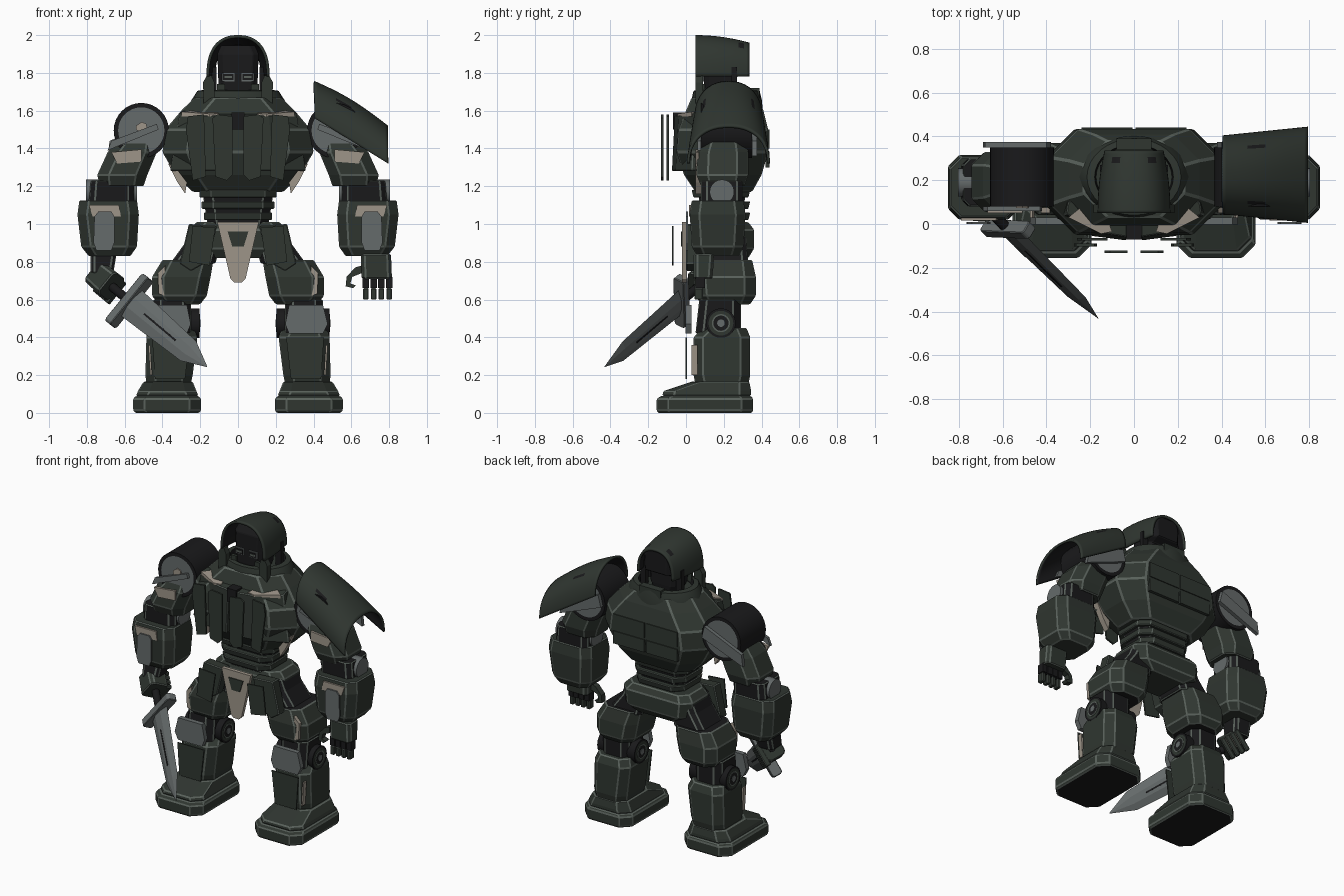
import bpy, bmesh, math
from mathutils import Matrix, Vector

if "Cube" in bpy.data.objects:
    bpy.data.objects.remove(bpy.data.objects["Cube"])


def mat(name, r, g, b):
    m = bpy.data.materials.new(name)
    m.diffuse_color = (r, g, b, 1)
    m.use_nodes = True
    m.node_tree.nodes["Principled BSDF"].inputs["Base Color"].default_value = m.diffuse_color
    return m


GREEN = mat("dark_green_armor", 0.029, 0.037, 0.030)
BLACK = mat("black_frame", 0.010, 0.010, 0.011)
GREY = mat("steel_grey", 0.13, 0.145, 0.145)
TAN = mat("tan_panel", 0.34, 0.30, 0.25)
TRIM = mat("worn_edge", 0.10, 0.12, 0.105)
ARMOR = [GREEN, TRIM, BLACK]


def finish(name, bm, mats, bevel=0, mirror=False, smooth=False, M=None, fix=True):
    if fix:
        bmesh.ops.recalc_face_normals(bm, faces=bm.faces)
    if M:
        bm.transform(M)
    me = bpy.data.meshes.new(name)
    bm.to_mesh(me)
    bm.free()
    for m in mats:
        me.materials.append(m)
    ob = bpy.data.objects.new(name, me)
    bpy.context.collection.objects.link(ob)
    if smooth:
        bpy.ops.object.select_all(action='DESELECT')
        ob.select_set(True)
        bpy.context.view_layer.objects.active = ob
        bpy.ops.object.shade_smooth_by_angle(angle=math.radians(35))
    if bevel:
        b = ob.modifiers.new("worn_edges", 'BEVEL')
        b.width, b.segments, b.limit_method = bevel, 1, 'ANGLE'
        b.angle_limit = math.radians(22)
        b.material = 1
    if mirror:
        ob.modifiers.new("mirror", 'MIRROR')
    return ob


def loft(name, rings, mats=ARMOR, bevel=0.006, mirror=True, M=None, dark_base=False, dark_top=False):
    """Stack of chamfered rectangles: (z, x0, x1, y0, y1, chamfer)."""
    bm = bmesh.new()
    rows = []
    for z, x0, x1, y0, y1, c in rings:
        if c:
            p = [(x0 + c, y0), (x1 - c, y0), (x1, y0 + c), (x1, y1 - c),
                 (x1 - c, y1), (x0 + c, y1), (x0, y1 - c), (x0, y0 + c)]
        else:
            p = [(x0, y0), (x1, y0), (x1, y1), (x0, y1)]
        rows.append([bm.verts.new((x, y, z)) for x, y in p])
    n = len(rows[0])
    for a, b in zip(rows, rows[1:]):
        for i in range(n):
            bm.faces.new((a[i], a[(i + 1) % n], b[(i + 1) % n], b[i]))
    bm.faces.new(rows[0][::-1]).material_index = 2 * dark_base
    bm.faces.new(rows[-1]).material_index = 2 * dark_top
    return finish(name, bm, mats, bevel, mirror, M=M)


def box(name, x0, x1, y0, y1, z0, z1, m=GREEN, mirror=True, M=None, bevel=0):
    return loft(name, [(z0, x0, x1, y0, y1, 0), (z1, x0, x1, y0, y1, 0)],
                [m, TRIM], bevel, mirror, M)


def prism(name, pts, y0, y1, m=GREEN, mirror=True, axis='Y', top=None, bevel=0):
    """Outline extruded along Y (points x,z) or Z (points x,y); top maps the far end."""
    bm = bmesh.new()
    at = (lambda p, d: (p[0], d, p[1])) if axis == 'Y' else (lambda p, d: (p[0], p[1], d))
    a = [bm.verts.new(at(p, y0)) for p in pts]
    b = [bm.verts.new(top(p) if top else at(p, y1)) for p in pts]
    n = len(pts)
    for i in range(n):
        bm.faces.new((a[i], a[(i + 1) % n], b[(i + 1) % n], b[i]))
    bm.faces.new(b)
    bm.faces.new(a[::-1])
    return finish(name, bm, [m, TRIM], bevel, mirror)


def cyl(name, c, r, length, axis, m=GREY, mirror=True, cap=None, n=32):
    bm = bmesh.new()
    bmesh.ops.create_cone(bm, cap_ends=True, segments=n, radius1=r, radius2=r, depth=length)
    caps = [f for f in bm.faces if len(f.verts) > 4]
    if cap:
        bmesh.ops.inset_individual(bm, faces=caps, thickness=r * 0.16)
        for f in caps:
            f.material_index = 1
    q = Vector((0, 0, 1)).rotation_difference(Vector(axis)).to_matrix().to_4x4()
    return finish(name, bm, [m, cap or m], 0, mirror, True, Matrix.Translation(c) @ q)


def arch(name, point, rows, n, slot, thick):
    """Curved open shell; point(t, angle) gives positions, slot(t, a) marks dark slits."""
    bm = bmesh.new()
    g = [[bm.verts.new(point(j / rows, math.pi * i / n)) for i in range(n + 1)]
         for j in range(rows + 1)]
    for j in range(rows):
        for i in range(n):
            f = bm.faces.new((g[j][i], g[j + 1][i], g[j + 1][i + 1], g[j][i + 1]))
            f.material_index = int(slot((j + .5) / rows, math.pi * (i + .5) / n))
    bm.normal_update()
    if sum(f.normal.z for f in bm.faces) < 0:
        bmesh.ops.reverse_faces(bm, faces=bm.faces)
    ob = finish(name, bm, [GREEN, BLACK], smooth=True, fix=False)
    s = ob.modifiers.new("thickness", 'SOLIDIFY')
    s.thickness, s.offset, s.material_offset = thick, -1, 1
    return ob


def power(v, e):
    return math.copysign(abs(v) ** e, v)


# feet
loft("foot_sole", [(0, .205, .545, -.15, .35, .06), (.015, .195, .555, -.155, .355, .06),
                   (.075, .195, .555, -.155, .355, .06), (.09, .21, .54, -.13, .345, .06)],
     dark_base=True)
loft("foot_upper", [(.09, .21, .54, -.125, .345, .06), (.115, .22, .53, -.12, .345, .06),
                    (.165, .24, .5, .03, .335, .05)])
# shins
loft("shin", [(.15, .25, .485, .05, .33, .05), (.2, .24, .49, .04, .34, .05),
              (.4, .215, .485, .04, .34, .05), (.45, .235, .47, .09, .32, .05)])
prism("shin_plate", [(.28, .18), (.44, .18), (.455, .4), (.255, .4)], -.003, .005)
prism("shin_accent", [(.455, .2), (.465, .2), (.475, .36), (.465, .36)], .03, .06, TAN)
prism("knee_plate", [(.27, .42), (.45, .42), (.475, .47), (.45, .57), (.27, .57), (.25, .47)],
      -.003, .03, GREY)
# knees
loft("knee_block", [(.42, .25, .45, .05, .29, .04), (.6, .25, .45, .07, .29, .04)], [BLACK, TRIM])
cyl("knee_joint", (.345, .185, .475), .078, .28, (1, 0, 0), BLACK, cap=GREEN)
cyl("knee_ring", (.345, .185, .475), .048, .286, (1, 0, 0), TRIM, cap=BLACK)
cyl("knee_hub", (.345, .185, .475), .02, .292, (1, 0, 0), GREY)
# thighs and hips
loft("thigh", [(.575, .2, .42, .08, .34, .05), (.62, .165, .455, .05, .37, .06),
               (.72, .145, .455, .04, .37, .06), (.81, .13, .40, .06, .35, .05)], dark_top=True,
     dark_base=True)
prism("thigh_panel", [(.39, .62), (.42, .63), (.425, .74), (.385, .78)], .05, .075, TAN)
loft("hip", [(.79, .12, .36, .08, .33, .03), (.9, .09, .28, .08, .32, .03),
             (.97, .07, .25, .08, .32, .03)], [BLACK, TRIM])
loft("pelvis", [(.82, -.17, .17, .1, .33, .05), (.87, -.25, .25, .07, .36, .06),
                (.97, -.26, .26, .07, .36, .06), (1.01, -.22, .22, .09, .33, .05)], mirror=False)
prism("front_skirt", [(.11, .99), (.26, 1.0), (.31, .79), (.25, .75), (.16, .80)], .0, .07, bevel=.005)
prism("skirt_plate", [(.12, .98), (.24, .99), (.26, .80), (.15, .78)], -.075, -.065)
prism("crotch_plate", [(-.11, 1.01), (.11, 1.01), (.04, .71), (.02, .69), (-.02, .69), (-.04, .71)],
      -.02, .005, TAN, False)
prism("crotch_inset", [(-.055, .96), (.055, .96), (.03, .88), (-.03, .88)], -.026, -.02, GREEN, False)

# waist
loft("waist", [(.99, -.16, .16, .08, .3, .05), (1.24, -.2, .2, .06, .32, .05)], [BLACK, TRIM],
     mirror=False)
for i in range(3):
    z, w = 1.02 + i * .06, .18 + i * .012
    loft("waist_band", [(z, -w, w, .04, .33, .06), (z + .04, -w, w, .03, .34, .06)], mirror=False,
         bevel=.004)
# torso
loft("torso", [(1.17, -.24, .24, .05, .35, .08), (1.26, -.33, .33, -.01, .40, .11),
               (1.38, -.40, .40, -.05, .435, .13), (1.5, -.385, .385, -.04, .435, .13),
               (1.6, -.30, .30, .0, .41, .12), (1.67, -.23, .23, .03, .38, .11)],
     bevel=.008, mirror=False)
prism("chest_armor", [(.035, -.075), (.19, -.055), (.36, .03), (.35, .09), (.04, .05)],
      1.28, 1.58, axis='Z', bevel=.005, top=lambda p: (p[0] * .86, p[1] + .015, 1.585 + .15 * p[1]))
prism("chest_top_panel", [(.1, -.035), (.15, -.045), (.30, .03), (.25, .07), (.12, .02)], 1.57, 1.58,
      TAN, axis='Z', top=lambda p: (p[0], p[1], 1.592 + .15 * (p[1] - .015)))
prism("inner_chest_plate", [(.03, 1.26), (.06, 1.23), (.12, 1.25), (.135, 1.56), (.11, 1.58), (.03, 1.57)],
      -.132, -.12)
prism("outer_chest_plate", [(.17, 1.25), (.24, 1.23), (.275, 1.5), (.265, 1.57), (.18, 1.58)],
      -.102, -.09)
prism("side_panel", [(.28, 1.16), (.32, 1.22), (.37, 1.32), (.33, 1.3), (.27, 1.22)], .05, .09, TAN)
box("sternum_clip", -.035, .035, -.07, .02, 1.5, 1.59, BLACK, False)
for z0, z1 in ((1.3, 1.385), (1.4, 1.5)):
    box("back_panel", .006, .24, .42, .441, z0, z1)
# collar
bm = bmesh.new()
prof = [(.255, .19, 1.6), (.25, .188, 1.65), (.215, .175, 1.705), (.18, .15, 1.71), (.165, .135, 1.62)]
rows = [[bm.verts.new((a * math.cos(k * math.pi / 16), .215 + b * math.sin(k * math.pi / 16), z))
         for k in range(32)] for a, b, z in prof]
for j in range(4):
    for k in range(32):
        f = bm.faces.new((rows[j][k], rows[j][(k + 1) % 32], rows[j + 1][(k + 1) % 32], rows[j + 1][k]))
        f.material_index = int(j == 3)
bm.faces.new(rows[-1]).material_index = 1
finish("collar", bm, [GREEN, BLACK], smooth=True)
prism("neck_guard", [(.125, 1.58), (.18, 1.58), (.185, 1.75), (.165, 1.785), (.14, 1.785), (.125, 1.75)],
      .05, .09)
box("back_vent", -.08, .08, .34, .39, 1.64, 1.72, mirror=False)
# head and raised visor
loft("head", [(1.62, -.07, .07, .12, .26, .03), (1.7, -.1, .1, .095, .27, .03),
              (1.78, -.105, .105, .095, .27, .03), (1.8, -.105, .105, .095, .325, .03),
              (1.9, -.11, .11, .095, .325, .03), (1.945, -.09, .09, .12, .325, .03)],
     [BLACK, BLACK], bevel=.004, mirror=False)
box("eye_rim", .018, .085, .088, .096, 1.755, 1.8, GREY)
box("eye_slit", .024, .079, .084, .09, 1.762, 1.793, BLACK)
box("eye_glow", .032, .071, .081, .085, 1.772, 1.783, TRIM)
box("cheek_guard", .07, .11, .08, .1, 1.68, 1.74)


def visor_point(t, a):
    w, top = .167 - .032 * t ** 2, 2.0 - .04 * t ** 2
    return (w * power(math.cos(a), .85), .05 + .285 * t, 1.78 + (top - 1.78) * math.sin(a) ** .8)


arch("raised_visor", visor_point, 20, 48,
     lambda t, a: .8 < t < .9 and .36 < abs(math.cos(a)) < .66, .016)
box("visor_hinge", .115, .155, .24, .27, 1.66, 1.83, BLACK)

# shoulders
cyl("shoulder_drum", (.512, .215, 1.495), .146, .27, (0, 1, 0), BLACK, cap=GREY)
prism("shoulder_cap", [(.48, 1.5), (.51, 1.48), (.54, 1.5), (.54, 1.52), (.51, 1.54), (.485, 1.53)],
      .072, .08, TAN)
prism("shoulder_fin", [(.69, 1.39), (.67, 1.44), (.43, 1.53), (.42, 1.5)], .06, .08, GREY)
prism("rear_shoulder_fin", [(.69, 1.36), (.68, 1.44), (.40, 1.56), (.38, 1.48)], .35, .375, GREY)


def pauldron_point(t, a):
    half, base = .18 + .04 * t, 1.56 - .24 * t
    top = 1.757 - .237 * t + .02 * math.sin(math.pi * t)
    return (.405 + .39 * t, .225 + half * power(math.cos(a), .9), base + (top - base) * math.sin(a) ** .9)


arch("left_pauldron", pauldron_point, 24, 60,
     lambda t, a: .28 < t < .5 and abs(abs(math.cos(a)) - .63) < .035 - abs(t - .39) * .15, .015)

# arms
loft("upper_arm", [(1.2, .5, .73, .08, .31, .05), (1.26, .48, .745, .055, .33, .06),
                   (1.38, .43, .69, .06, .33, .06), (1.45, .43, .63, .09, .31, .05)])
prism("upper_arm_panel", [(.51, 1.33), (.64, 1.32), (.67, 1.38), (.51, 1.395)], .05, .07, TAN)
loft("elbow_block", [(1.1, .55, .79, .08, .3, .03), (1.23, .55, .78, .08, .3, .03)], [BLACK, TRIM])
cyl("elbow_joint", (.67, .19, 1.17), .065, .27, (1, 0, 0), GREY)
loft("forearm", [(.83, .57, .79, .06, .28, .04), (.88, .535, .83, .03, .305, .05),
                 (1.05, .525, .85, .02, .315, .05), (1.125, .535, .84, .03, .305, .05)])
prism("forearm_plate", [(.67, .86), (.75, .86), (.765, .9), (.76, 1.04), (.74, 1.065), (.67, 1.065),
                        (.655, 1.04), (.655, .9)], .0, .01, GREY)
prism("forearm_panel", [(.62, 1.04), (.77, 1.04), (.79, 1.1), (.63, 1.1)], .015, .04, TAN)

# open left hand
loft("left_palm", [(.71, .655, .815, .04, .14, .02), (.84, .65, .81, .04, .15, .02)], mirror=False)
for i in range(4):
    x = .66 + i * .041
    box("left_finger_base", x, x + .034, .05, .1, .66, .72, BLACK, False)
    box("left_finger_tip", x + .003, x + .031, .045, .09, .6, .66, GREEN, False, bevel=.004)
prism("left_thumb", [(.655, .78), (.62, .77), (.575, .72), (.57, .67), (.61, .66), (.625, .675),
                     (.595, .685), (.605, .72), (.655, .74)], .05, .09, GREEN, False)

# sword in right hand: local x = width, y = thickness, z = along the blade
d = Vector((.415, -.41, -.35)).normalized()
w = (Vector((.62, -.02, .78)) - d * d.dot(Vector((.62, -.02, .78)))).normalized()
M = Matrix.Translation((-.58, -.02, .595)) @ Matrix((w, d.cross(w), d)).transposed().to_4x4()
grip = cyl("sword_grip", (0, 0, -.13), .024, .3, (0, 0, 1), BLACK, False, n=12)
grip.data.transform(M)
loft("sword_guard", [(-.02, -.16, .16, -.035, .035, .012), (.03, -.16, .16, -.035, .035, .012)],
     [GREY, GREY], .004, False, M)
bm = bmesh.new()
rows = [[bm.verts.new((x, y, z)) for x, y in ((-h, 0), (-.35 * h, -k), (.35 * h, -k), (h, 0),
                                             (.35 * h, k), (-.35 * h, k))]
        for z, h, k in ((.02, .088, .018), (.52, .066, .014), (.682, .002, .001))]
for a, b in zip(rows, rows[1:]):
    for i in range(6):
        bm.faces.new((a[i], a[(i + 1) % 6], b[(i + 1) % 6], b[i]))
bm.faces.new(rows[0])
bm.faces.new(rows[-1])
finish("sword_blade", bm, [GREY], M=M)
box("blade_groove", -.005, .005, -.0185, .0185, .15, .42, BLACK, False, M)
# gripping right hand
loft("right_fist", [(-.27, -.07, .07, -.06, .07, .02), (-.14, -.075, .075, -.06, .07, .02)],
     mirror=False, M=M)
box("right_knuckle_panel", -.03, .05, -.064, -.056, -.26, -.15, TAN, False, M)
for i in range(4):
    z = -.27 + i * .034
    box("right_finger", -.085, .06, -.085, -.05, z, z + .028, GREEN, False, M, .005)
loft("right_wrist", [(.74, -.78, -.66, .06, .19, .02), (.86, -.78, -.64, .08, .22, .02)],
     [BLACK, TRIM], mirror=False)
